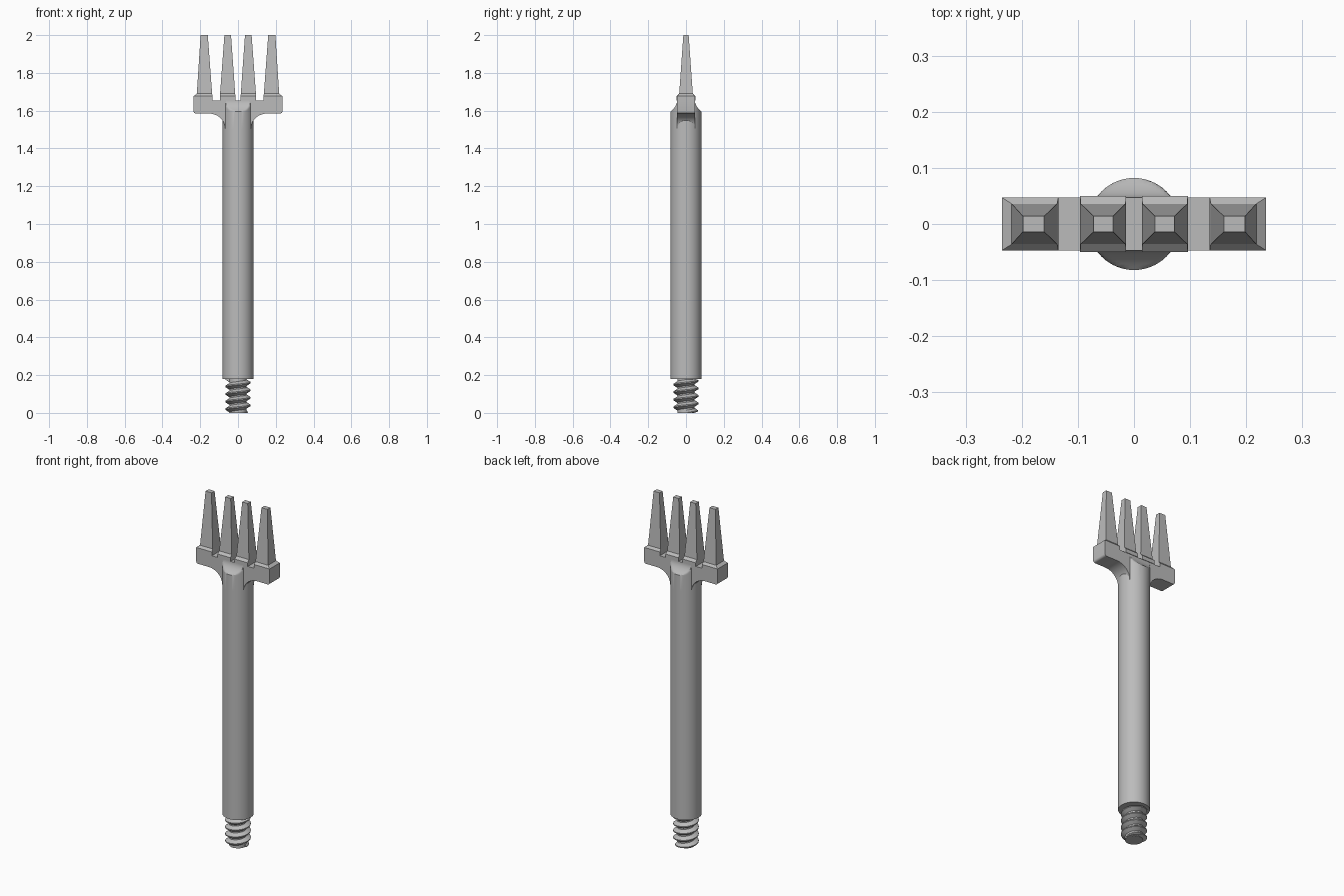
import bpy, bmesh
from math import sin, cos, pi, radians

cube = bpy.data.objects.get("Cube")
if cube:
    bpy.data.objects.remove(cube, do_unlink=True)

# Single flat grey
grey = bpy.data.materials.new("plain grey")
grey.use_nodes = True
colour = (0.5, 0.5, 0.5, 1)
grey.diffuse_color = colour
grey.node_tree.nodes["Principled BSDF"].inputs["Base Color"].default_value = colour


def loft(name, rings, smooth=True):
    """Skin a list of equal-length point rings and cap both ends."""
    bm = bmesh.new()
    rows = [[bm.verts.new(p) for p in ring] for ring in rings]
    n = len(rows[0])
    for a, b in zip(rows, rows[1:]):
        for i in range(n):
            j = (i + 1) % n
            bm.faces.new((a[i], a[j], b[j], b[i]))
    bm.faces.new(rows[0][::-1])
    bm.faces.new(rows[-1])
    bmesh.ops.recalc_face_normals(bm, faces=bm.faces[:])
    mesh = bpy.data.meshes.new(name)
    bm.to_mesh(mesh)
    bm.free()
    mesh.materials.append(grey)
    obj = bpy.data.objects.new(name, mesh)
    bpy.context.collection.objects.link(obj)
    if smooth:
        bpy.ops.object.select_all(action='DESELECT')
        obj.select_set(True)
        bpy.context.view_layer.objects.active = obj
        bpy.ops.object.shade_smooth_by_angle(angle=radians(30))
    return obj


def circle(r, z, limit=1, n=64):
    """Circle whose front and back are flattened to the given half depth."""
    return [(r * cos(2 * pi * i / n), max(-limit, min(limit, r * sin(2 * pi * i / n))), z)
            for i in range(n)]


def rect(x0, x1, y, z):
    return [(x0, -y, z), (x1, -y, z), (x1, y, z), (x0, y, z)]


# Shaft, with its top scooped in at front and back to meet the head
R, SCOOP, TOP = 0.082, 1.595, 1.654
rings = [circle(R, 0.18), circle(R, 1.5)]
for k in range(13):
    t = k / 12
    rings.append(circle(R, SCOOP + (TOP - SCOOP) * t, 0.047 + 0.035 * (1 - t) ** 2))
loft("shaft", rings)

# Crossbar with curved shoulders running down into the shaft
half = [(0.068 + 0.087 * (1 - cos(a)), 1.505 + 0.08 * sin(a))
        for a in [pi / 2 * i / 12 for i in range(13)]]
half += [(0.223 + 0.012 * sin(a), 1.597 - 0.012 * cos(a))
         for a in [pi / 2 * i / 4 for i in range(5)]]
half.append((0.235, 1.655))
outline = half + [(-x, z) for x, z in reversed(half)]
loft("crossbar", [[(x, y, z) for x, z in outline] for y in (-0.047, 0.047)])

# Four tapering tines on chamfered blocks, mirrored left and right
for side, s in (("left", 1), ("right", -1)):
    for label, block, base, tip, depth in (
            ("outer", (0.135, 0.235), (0.137, 0.218), (0.16, 0.198), 0.047),
            ("inner", (0.014, 0.096), (0.015, 0.095), (0.037, 0.072), 0.05)):
        levels = [(block, depth, 1.655), (block, depth, 1.677),
                  (base, 0.036, 1.69), (tip, 0.014, 2.0)]
        loft(f"{side}_{label}_tine",
             [rect(s * x[0], s * x[1], y, z) for x, y, z in levels], smooth=False)

# Screw end: core and a helical ridge trimmed flat at both ends
ROOT, CREST, PITCH, LENGTH, STEPS = 0.046, 0.067, 0.04, 0.18, 40
loft("screw_core", [circle(ROOT, 0), circle(ROOT, LENGTH + 0.01)])
rings = []
for i in range(int(LENGTH / PITCH * STEPS) + 1):
    a, z = 2 * pi * i / STEPS, PITCH * i / STEPS
    crest = ROOT + (CREST - ROOT) * min(1, 0.3 + i / STEPS * 2)
    section = [(ROOT - 0.004, -0.019), (crest, -0.003), (crest, 0.003), (ROOT - 0.004, 0.019)]
    rings.append([(r * cos(a), r * sin(a), max(0, min(LENGTH, z + dz))) for r, dz in section])
loft("screw_thread", rings)
